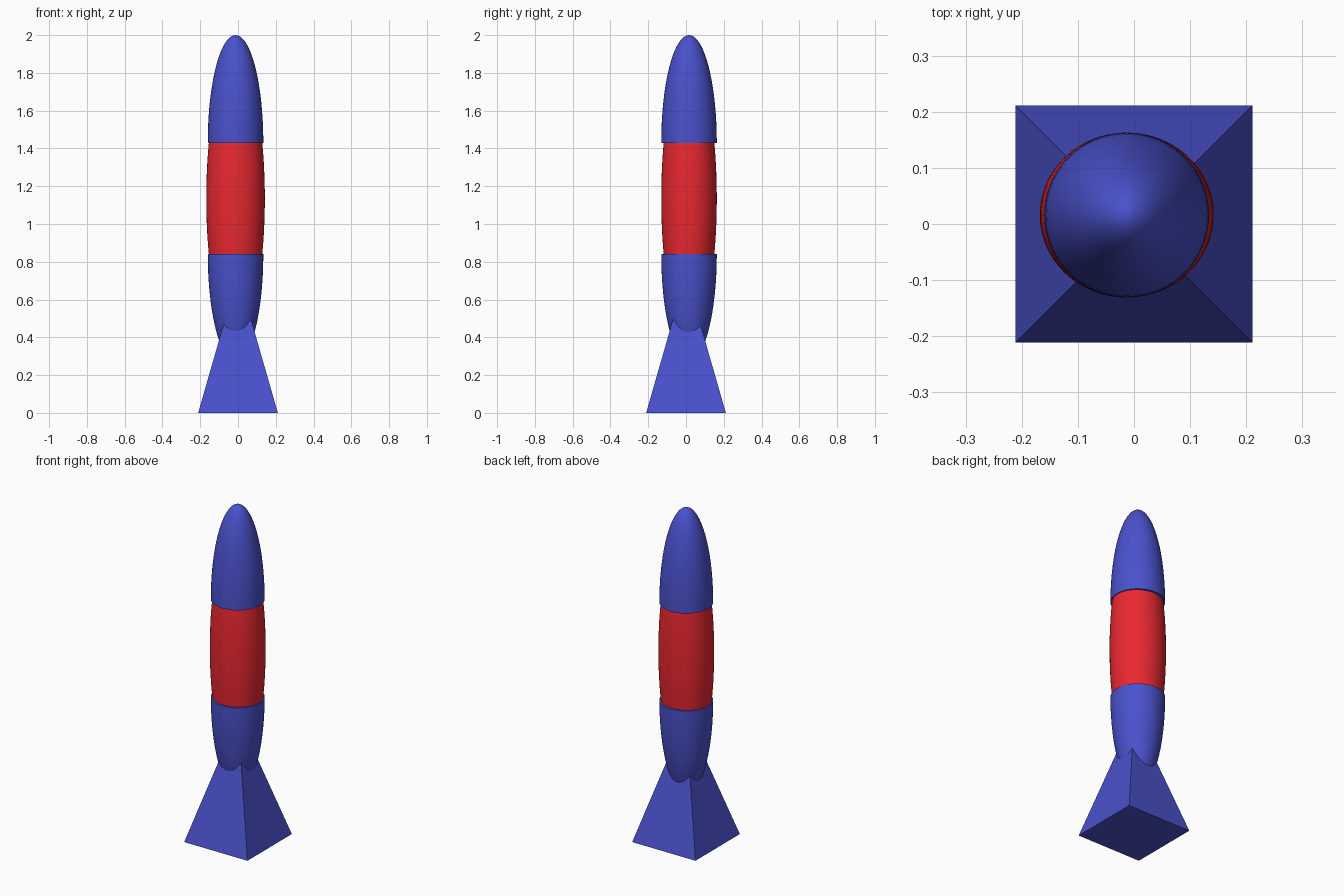
import bpy, bmesh, math
from mathutils import Matrix

if "Cube" in bpy.data.objects:
    bpy.data.objects.remove(bpy.data.objects["Cube"])

CX, CY = -0.013, 0.016   # body axis sits slightly off the base centre


def material(name, rgb):
    m = bpy.data.materials.new(name)
    m.diffuse_color = (*rgb, 1)
    m.use_nodes = True
    m.node_tree.nodes["Principled BSDF"].inputs["Base Color"].default_value = m.diffuse_color
    return m


blue = material("blue", (0.068, 0.083, 0.60))
red = material("red", (0.82, 0.021, 0.030))


def finish(name, bm, mat, smooth=True):
    bmesh.ops.recalc_face_normals(bm, faces=bm.faces)
    me = bpy.data.meshes.new(name)
    bm.to_mesh(me)
    bm.free()
    me.materials.append(mat)
    ob = bpy.data.objects.new(name, me)
    bpy.context.collection.objects.link(ob)
    if smooth:
        bpy.ops.object.select_all(action='DESELECT')
        ob.select_set(True)
        bpy.context.view_layer.objects.active = ob
        bpy.ops.object.shade_smooth_by_angle(angle=math.radians(35))
    return ob


def ellipsoid(name, z, radii, mat, keep=0):
    """Ellipsoid at height z; keep=1 / -1 leaves only the closed upper / lower half."""
    bm = bmesh.new()
    bmesh.ops.create_uvsphere(bm, u_segments=64, v_segments=48, radius=1)
    if keep:
        bmesh.ops.bisect_plane(bm, geom=bm.verts[:] + bm.edges[:] + bm.faces[:], dist=1e-4,
                               plane_co=(0, 0, 0), plane_no=(0, 0, -keep), clear_outer=True)
        bmesh.ops.holes_fill(bm, edges=[e for e in bm.edges if e.is_boundary], sides=0)
    bmesh.ops.transform(bm, verts=bm.verts,
                        matrix=Matrix.Translation((CX, CY, z)) @ Matrix.Diagonal((*radii, 1)))
    return finish(name, bm, mat)


# Body: nose dome, red middle, tail dome
ellipsoid("nose_dome", 1.43, (0.147, 0.147, 0.57), blue, keep=1)
ellipsoid("middle_body", 1.135, (0.155, 0.147, 0.72), red)
ellipsoid("tail_dome", 0.842, (0.147, 0.147, 0.57), blue, keep=-1)

# Square pyramid base, sides along the axes
bm = bmesh.new()
bmesh.ops.create_cone(bm, cap_ends=True, segments=4, radius1=0.211 * math.sqrt(2), radius2=0, depth=0.735,
                      matrix=Matrix.Translation((0, 0, 0.3675)) @ Matrix.Rotation(math.pi / 4, 4, 'Z'))
bmesh.ops.remove_doubles(bm, verts=bm.verts, dist=1e-5)
finish("pyramid_base", bm, blue, smooth=False)
